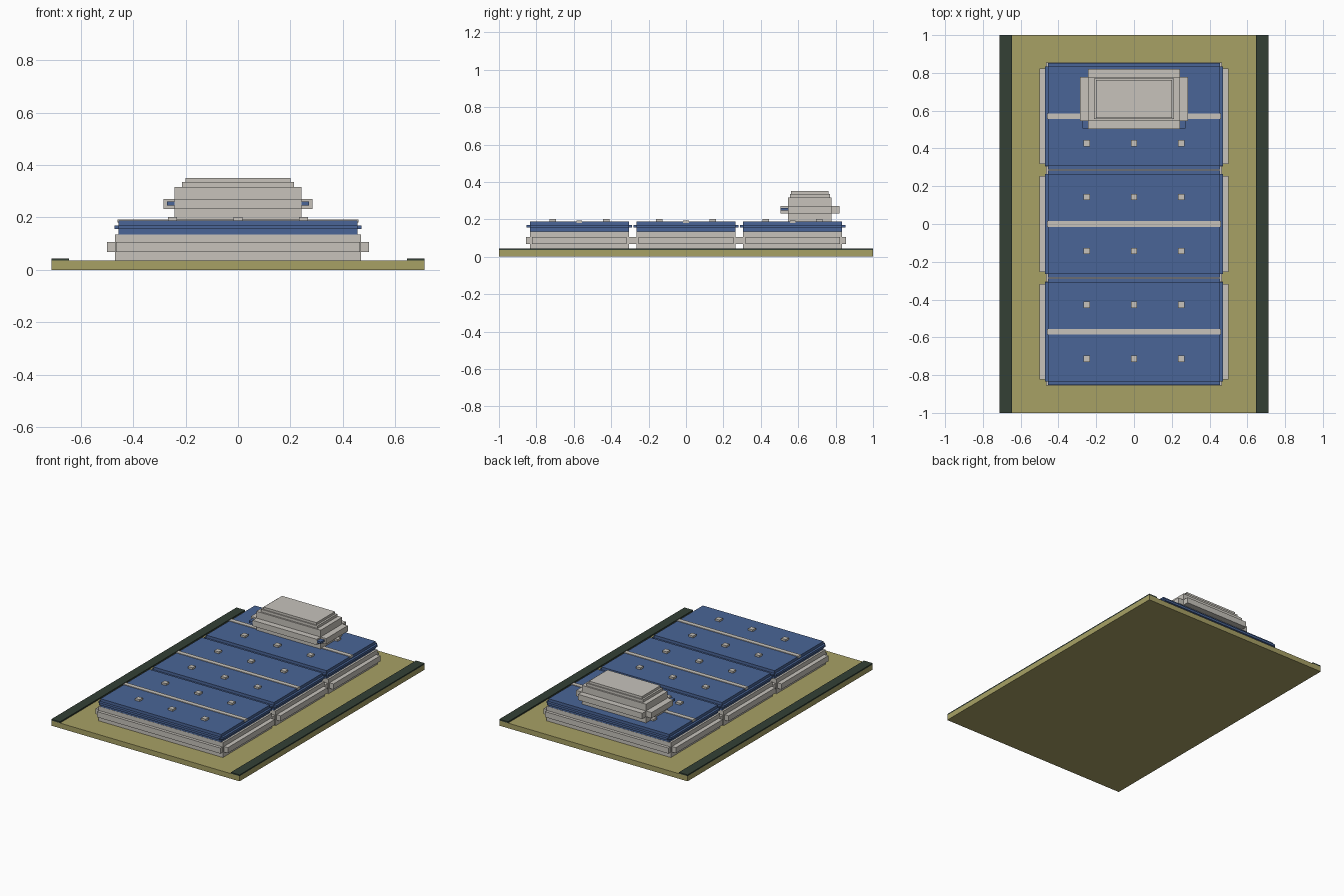
import bpy, bmesh
from mathutils import Matrix

if "Cube" in bpy.data.objects:
    bpy.data.objects.remove(bpy.data.objects["Cube"])


def material(name, rgb):
    m = bpy.data.materials.new(name)
    m.diffuse_color = (*rgb, 1)
    m.use_nodes = True
    m.node_tree.nodes["Principled BSDF"].inputs["Base Color"].default_value = m.diffuse_color
    return m


OLIVE = material("olive", (0.39, 0.355, 0.13))
GREEN = material("dark green", (0.033, 0.051, 0.036))
GREY = material("warm grey", (0.57, 0.545, 0.50))
BLUE = material("blue", (0.067, 0.13, 0.31))


def boxes(name, mat, parts):
    """One object made of boxes given as (cx, cy, half x, half y, z low, z high)."""
    bm = bmesh.new()
    for cx, cy, hx, hy, z0, z1 in parts:
        bmesh.ops.create_cube(bm, size=1, matrix=Matrix.Translation((cx, cy, (z0 + z1) / 2))
                              @ Matrix.Diagonal((2 * hx, 2 * hy, z1 - z0, 1)))
    me = bpy.data.meshes.new(name)
    bm.to_mesh(me)
    bm.free()
    me.materials.append(mat)
    ob = bpy.data.objects.new(name, me)
    bpy.context.collection.objects.link(ob)
    return ob


def banded(cx, cy, hx, hy, z0, z1, b0, b1, out_x, out_y):
    """A block with a raised band on all four sides, open at the corners."""
    return [(cx, cy, hx, hy, z0, z1),
            (cx, cy, hx + out_x, hy - 0.012, b0, b1),
            (cx, cy, hx - 0.004, hy + out_y, b0, b1)]


# Ground slab and the two edge strips
boxes("ground_slab", OLIVE, [(0, 0, 0.712, 1.0, 0, 0.035)])
boxes("edge_strips", GREEN, [(s * 0.679, 0, 0.033, 1.0, 0.035, 0.044) for s in (-1, 1)])

# Three hall modules in a row
for i, cy in enumerate((-0.57, 0, 0.57)):
    boxes(f"hall_walls_{i}", GREY,
          banded(0, cy, 0.47, 0.265, 0.035, 0.135, 0.068, 0.106, 0.03, 0.02))
    boxes(f"hall_roof_{i}", BLUE,
          [(0, cy, 0.456, 0.264, 0.135, 0.189),
           (0, cy, 0.471, 0.264, 0.155, 0.170),
           (0, cy, 0.456, 0.282, 0.155, 0.170)])
    boxes(f"roof_ridge_{i}", GREY, [(0, cy, 0.46, 0.015, 0.18, 0.193)])
    boxes(f"roof_vents_{i}", GREY,
          [(x, cy + s * 0.143, 0.017, 0.017, 0.185, 0.202)
           for x in (-0.25, 0, 0.25) for s in (-1, 1)])

# Upper block on the back module
TY = 0.662
boxes("tower_walls", GREY,
      [(0, TY, 0.243, 0.117, 0.189, 0.317),
       (0, TY, 0.285, 0.117, 0.232, 0.271),
       (0, TY, 0.243, 0.158, 0.232, 0.271)])
boxes("tower_inlay", BLUE, [(0, 0.585, 0.272, 0.08, 0.246, 0.260)])
boxes("tower_cap", GREY,
      [(0, TY, 0.213, 0.107, 0.317, 0.335),
       (0, TY, 0.2, 0.1, 0.335, 0.351)])
